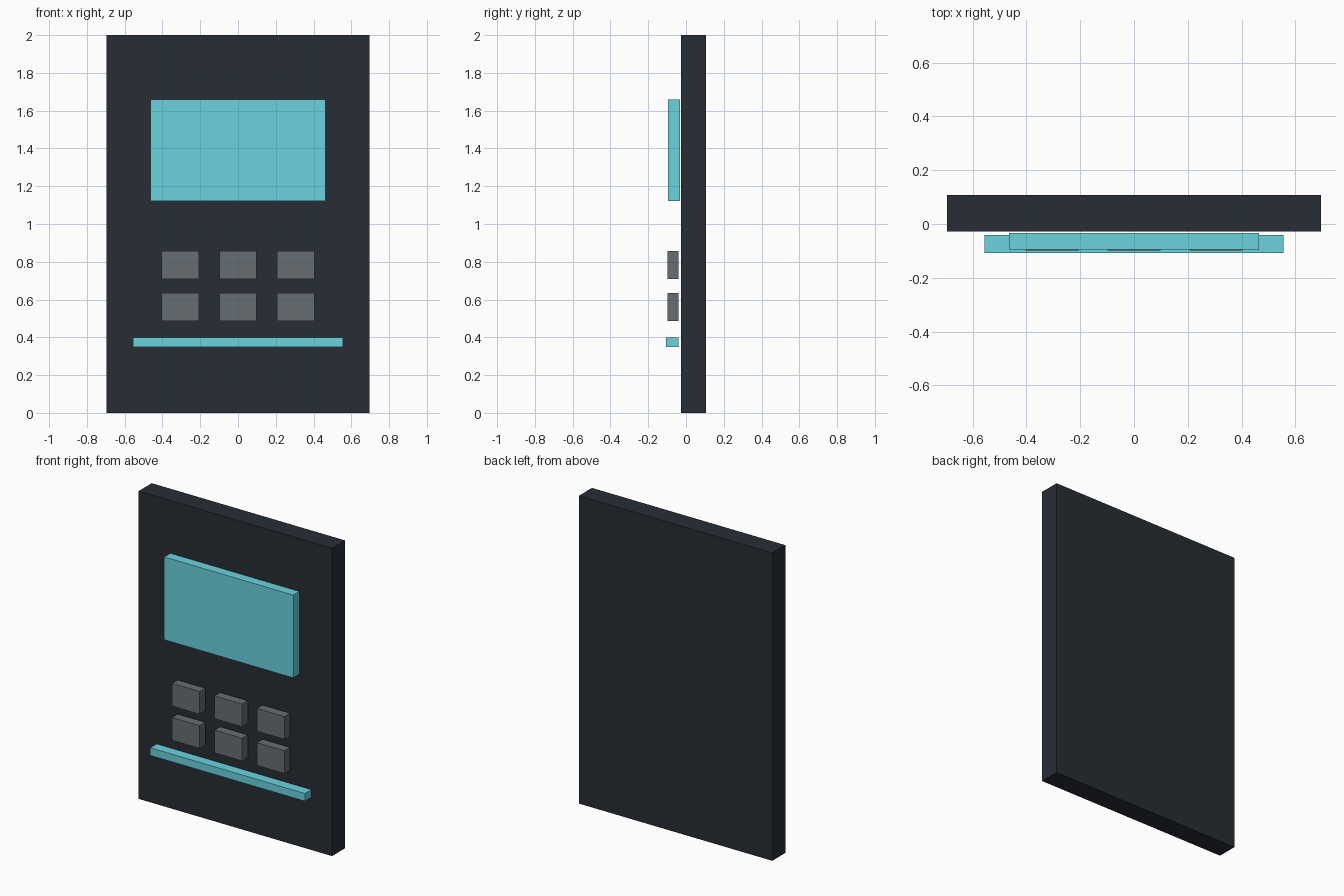
import bpy
import bmesh
from mathutils import Vector

default = bpy.data.objects.get("Cube")
if default:
    bpy.data.objects.remove(default, do_unlink=True)


def make_material(name, rgb):
    mat = bpy.data.materials.new(name)
    mat.use_nodes = True
    color = (*rgb, 1)
    mat.diffuse_color = color
    mat.node_tree.nodes["Principled BSDF"].inputs["Base Color"].default_value = color
    return mat


def box(name, x, y, z, mat):
    """Box spanning the given (low, high) range on each axis."""
    low, high = map(Vector, zip(x, y, z))
    size, centre = high - low, (high + low) / 2
    mesh = bpy.data.meshes.new(name)
    bm = bmesh.new()
    bmesh.ops.create_cube(bm, size=1)
    bmesh.ops.scale(bm, vec=size, verts=bm.verts)
    bm.to_mesh(mesh)
    bm.free()
    mesh.materials.append(mat)
    obj = bpy.data.objects.new(name, mesh)
    obj.location = centre
    bpy.context.collection.objects.link(obj)
    return obj


dark = make_material("dark_casing", (0.02, 0.027, 0.036))
cyan = make_material("cyan_glow", (0.145, 0.65, 0.73))
grey = make_material("grey_key", (0.136, 0.153, 0.175))

# Casing, with the display and light strip floating just off its front
box("back_panel", (-0.695, 0.695), (-0.027, 0.107), (0, 2), dark)
box("screen", (-0.464, 0.464), (-0.095, -0.033), (1.122, 1.66), cyan)
box("light_strip", (-0.556, 0.556), (-0.107, -0.04), (0.35, 0.4), cyan)

# Two rows of three keys
for row, z in (("lower", 0.56), ("upper", 0.782)):
    for column, x in (("right", -0.305), ("middle", 0), ("left", 0.305)):
        box(f"{row}_{column}_button", (x - 0.099, x + 0.099),
            (-0.099, -0.041), (z - 0.074, z + 0.074), grey)
